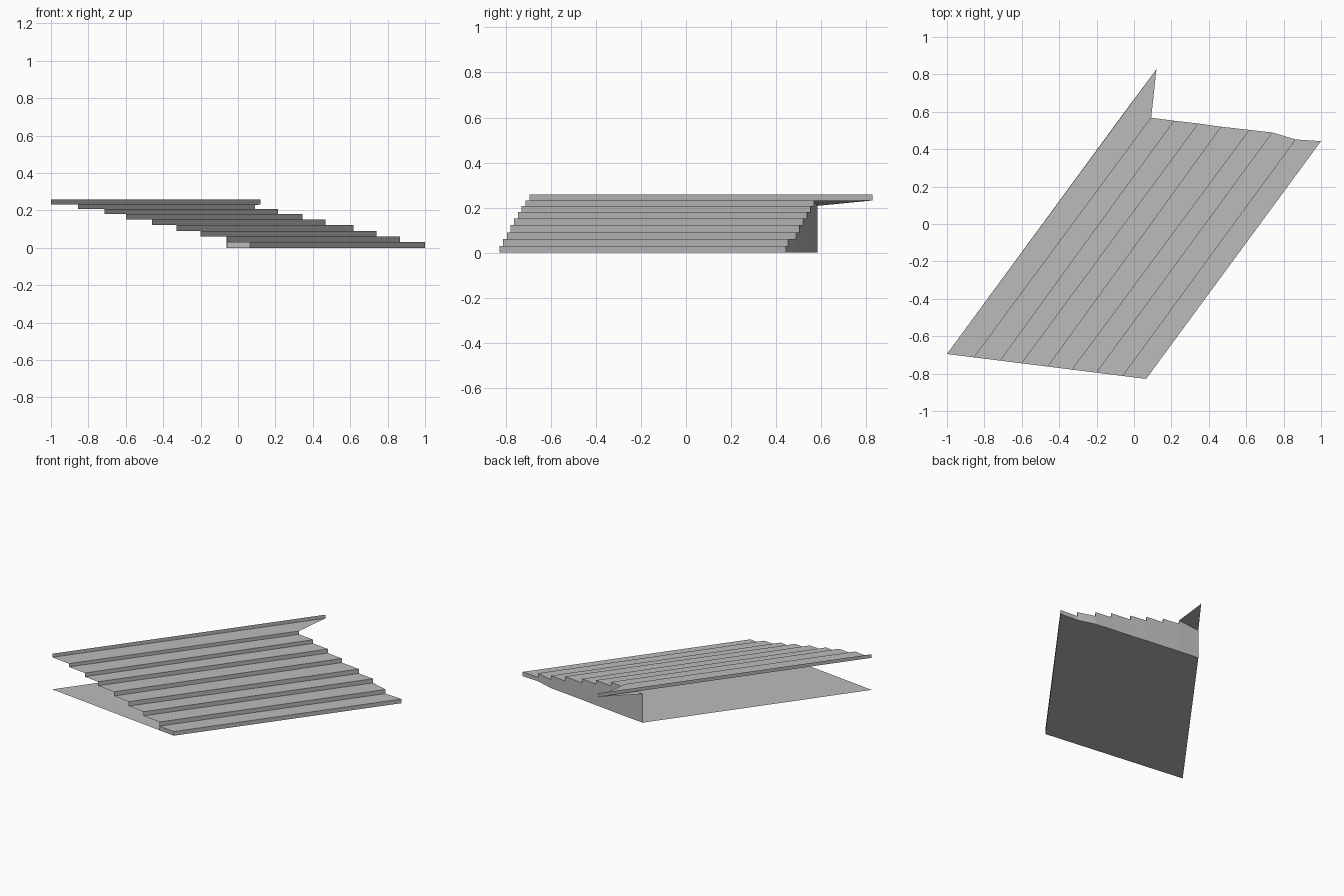
import bpy
from mathutils import Vector

cube = bpy.data.objects.get("Cube")
if cube:
    bpy.data.objects.remove(cube, do_unlink=True)

grey = bpy.data.materials.new("concrete_grey")
grey.use_nodes = True
colour = (0.5, 0.5, 0.5, 1)
grey.diffuse_color = colour
grey.node_tree.nodes["Principled BSDF"].inputs["Base Color"].default_value = colour


def sheet(name, polygons):
    """Make one flat-shaded object from a list of corner loops."""
    verts, faces = [], []
    for loop in polygons:
        faces.append(range(len(verts), len(verts) + len(loop)))
        verts.extend(loop)
    mesh = bpy.data.meshes.new(name)
    mesh.from_pydata(verts, [], [list(f) for f in faces])
    mesh.materials.append(grey)
    obj = bpy.data.objects.new(name, mesh)
    bpy.context.collection.objects.link(obj)


def at(point, z):
    return Vector((point[0], point[1], z))


# Step edges, lowest first: front ends lie on one straight line
front_right, front_left = Vector((0.065, -0.828)), Vector((-1, -0.695))
start_x = [0.065, -0.06, -0.2, -0.33, -0.46, -0.6, -0.715, -0.855, -1]
starts = [front_right.lerp(front_left, (0.065 - x) / 1.065) for x in start_x]
ends = [(1, 0.443), (0.865, 0.452), (0.74, 0.489), (0.618, 0.503), (0.467, 0.52),
        (0.345, 0.537), (0.215, 0.552), (0.092, 0.568), (0.12, 0.828)]
levels = [0, 0.03, 0.06, 0.09, 0.122, 0.152, 0.181, 0.208, 0.232, 0.258]
back_corner = (-0.062, 0.583)
count = len(starts)

# Risers
sheet("risers", [
    (at(starts[i], levels[i]), at(ends[i], levels[i]),
     at(ends[i], levels[i + 1]), at(starts[i], levels[i + 1]))
    for i in range(count)])

# Treads, the highest running out to a pointed tip
sheet("treads", [
    (at(starts[i], levels[i + 1]), at(ends[i], levels[i + 1]),
     at(ends[i + 1], levels[i + 1]), at(starts[i + 1], levels[i + 1]))
    for i in range(count - 1)])

# Back wall below the treads
wall = [(at(ends[i], 0), at(ends[i + 1], 0),
         at(ends[i + 1], levels[i + 1]), at(ends[i], levels[i + 1]))
        for i in range(count - 2)]
wall.append((at(ends[-2], 0), at(back_corner, 0),
             at(back_corner, levels[-3]), at(ends[-2], levels[-2])))
sheet("back_wall", wall)

# Sloping underside of the pointed tip
sheet("tip_underside", [(at(back_corner, levels[-3]), at(ends[-1], levels[-2]),
                         at(ends[-2], levels[-2]))])

# Small closed front end of the lowest step
sheet("front_end", [(at(starts[1], 0), at(starts[0], 0),
                     at(starts[0], levels[1]), at(starts[1], levels[1]))])

# Floor, facing down
outline = [starts[0]] + ends[:-1] + [back_corner, starts[-1]]
sheet("floor", [[at(p, 0) for p in reversed(outline)]])
